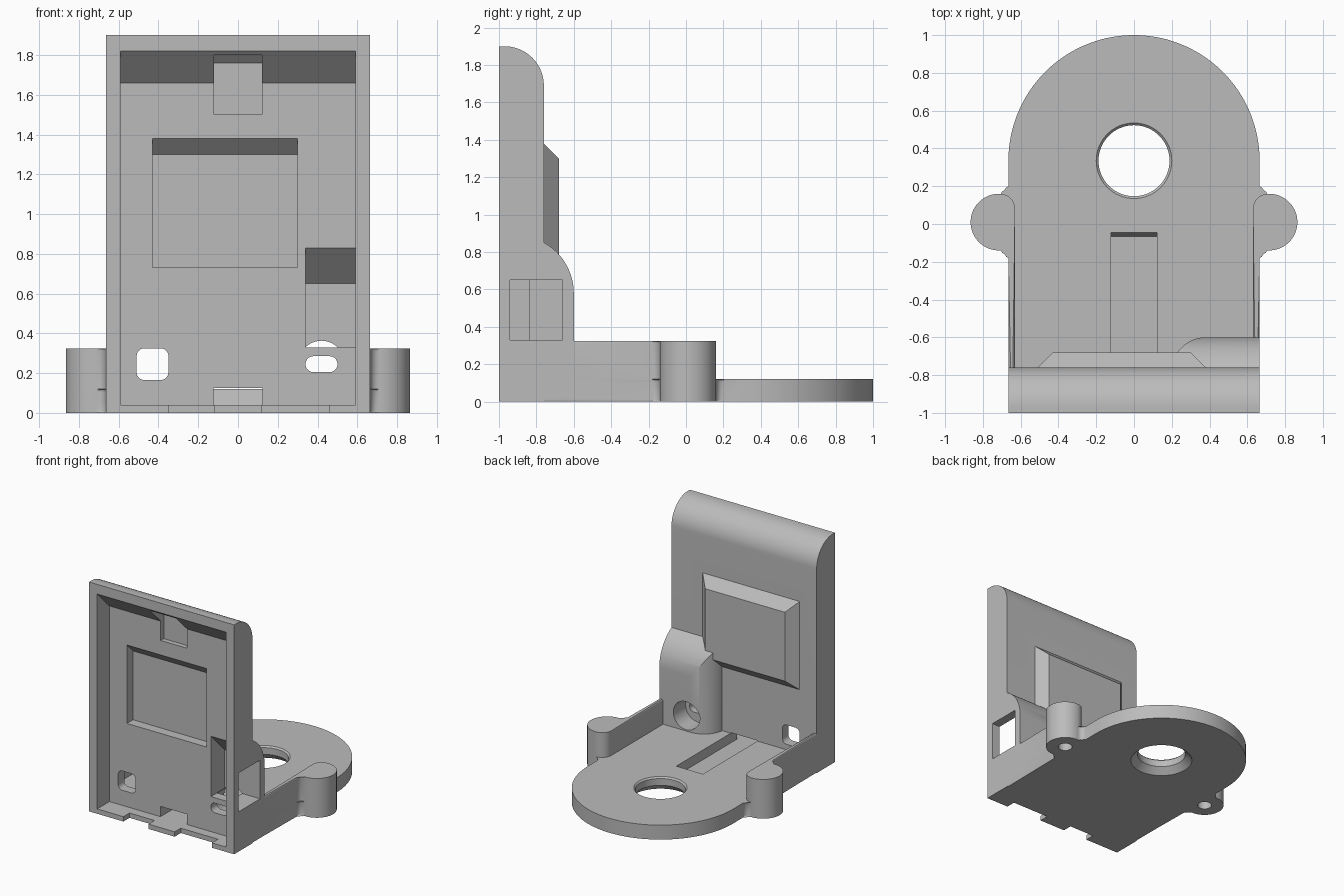
import bpy, bmesh
from math import cos, sin, radians

old = bpy.data.objects.get("Cube")
if old:
    bpy.data.objects.remove(old)

grey = bpy.data.materials.new("plain grey")
grey.use_nodes = True
colour = (0.5, 0.5, 0.5, 1)
grey.diffuse_color = colour
grey.node_tree.nodes["Principled BSDF"].inputs["Base Color"].default_value = colour


def arc(cx, cy, r, start, end, n=12):
    angles = [radians(start + (end - start) * i / n) for i in range(n + 1)]
    return [(cx + r * cos(a), cy + r * sin(a)) for a in angles]


def circle(cx, cy, r, n=64):
    return arc(cx, cy, r, 0, 360, n)[:-1]


def rounded(x0, x1, z0, z1, r):
    return (arc(x1 - r, z1 - r, r, 0, 90) + arc(x0 + r, z1 - r, r, 90, 180)
            + arc(x0 + r, z0 + r, r, 180, 270) + arc(x1 - r, z0 + r, r, 270, 360))


def mirrored(points):
    return [(-x, y) for x, y in reversed(points)]


def finish(name, bm):
    bmesh.ops.recalc_face_normals(bm, faces=bm.faces[:])
    mesh = bpy.data.meshes.new(name)
    bm.to_mesh(mesh)
    bm.free()
    mesh.materials.append(grey)
    ob = bpy.data.objects.new(name, mesh)
    bpy.context.collection.objects.link(ob)
    return ob


def prism(name, outline, axis, lo, hi, round_levels=()):
    """Extrude an outline along an axis, optionally rounding the rim edges."""
    place = {"x": lambda a, b, h: (h, a, b),
             "y": lambda a, b, h: (a, h, b),
             "z": lambda a, b, h: (a, b, h)}[axis]
    bm = bmesh.new()
    rings = [[bm.verts.new(place(a, b, h)) for a, b in outline] for h in (lo, hi)]
    for ring in rings:
        bm.faces.new(ring)
    n = len(outline)
    for i in range(n):
        j = (i + 1) % n
        bm.faces.new((rings[0][i], rings[0][j], rings[1][j], rings[1][i]))
    rims = [e for e in bm.edges
            if any(all(abs(v.co.z - h) < 1e-5 for v in e.verts) for h in round_levels)]
    if rims:
        bmesh.ops.bevel(bm, geom=rims, offset=0.012, segments=3, profile=0.5, affect="EDGES")
    return finish(name, bm)


def hull(name, points):
    bm = bmesh.new()
    for p in points:
        bm.verts.new(p)
    bmesh.ops.convex_hull(bm, input=bm.verts[:])
    bmesh.ops.dissolve_limit(bm, angle_limit=0.01, verts=bm.verts[:], edges=bm.edges[:])
    return finish(name, bm)


def box(name, x0, x1, y0, y1, z0, z1):
    return hull(name, [(x, y, z) for x in (x0, x1) for y in (y0, y1) for z in (z0, z1)])


def cone(name, cx, cy, r0, z0, r1, z1):
    return hull(name, [(x, y, z0) for x, y in circle(cx, cy, r0)]
                + [(x, y, z1) for x, y in circle(cx, cy, r1)])


def combine(target, tool, operation):
    mod = target.modifiers.new("shape", "BOOLEAN")
    mod.operation, mod.solver, mod.object = operation, "EXACT", tool
    bpy.context.view_layer.objects.active = target
    bpy.ops.object.modifier_apply(modifier=mod.name)
    bpy.data.objects.remove(tool)


W = 0.665           # half width
LUG = (0.715, 0.01)  # screw lug centre

# Base plate with round end and lug outlines
lug_front = arc(0.705, -0.18, 0.04, 180, 90, 6) + arc(*LUG, 0.15, -90, 90, 32)
lug_side = lug_front + arc(0.705, 0.20, 0.04, 270, 180, 6)
outline = ([(-W, -1), (W, -1)] + lug_side + arc(0, 0.335, W, 0, 180, 80) + mirrored(lug_side))
bracket = prism("phone_stand_bracket", outline, "z", 0, 0.12, (0, 0.12))
bracket.name = "mounting_bracket"

# Upright panel with rounded top back edge
profile = [(-1, 0), (-0.76, 0)] + arc(-0.97, 1.69, 0.21, 0, 90, 24) + [(-1, 1.9)]
combine(bracket, prism("upright_panel", profile, "x", -W, W), "UNION")

# Low side walls running into the screw lugs
wall = [(0.63, -0.8), (W, -0.8)] + lug_front + arc(0.71, 0.08, 0.08, 90, 180, 12)
for side in (wall, mirrored(wall)):
    combine(bracket, prism("side_wall", side, "z", 0.06, 0.325, (0.325,)), "UNION")

# Raised panel on the back, with sloping sides
bump = [(x, -0.80, z) for x in (-0.55, 0.42) for z in (0.61, 1.42)]
bump += [(x, -0.68, z) for x in (-0.43, 0.30) for z in (0.73, 1.30)]
combine(bracket, hull("back_bump", bump), "UNION")

# Rounded connector housing in the corner
side = [(-0.8, 0.06), (-0.6, 0.06)] + arc(-0.91, 0.58, 0.31, 0, 61, 20) + [(-0.8, 0.85)]
plan = [(0.2, -0.8), (W, -0.8), (W, -0.6)] + arc(0.38, -0.78, 0.18, 90, 180, 20)
housing = prism("connector_housing", side, "x", 0.1, W)
combine(housing, prism("housing_plan", plan, "z", 0, 1), "INTERSECT")
combine(bracket, housing, "UNION")

# Front recess, its top pocket, the large pocket and the connector pocket
recess = [(-1.02, 0.04), (-0.84, 0.04), (-0.84, 1.66), (-1.0, 1.82), (-1.02, 1.82)]
top_pocket = [(-0.99, 1.5), (-0.80, 1.5), (-0.80, 1.76), (-0.84, 1.80), (-0.99, 1.80)]
big_pocket = [(-0.9, 0.73), (-0.76, 0.73), (-0.76, 1.30), (-0.84, 1.38), (-0.9, 1.38)]
plug_pocket = [(-0.9, 0.33), (-0.66, 0.33), (-0.66, 0.65), (-0.84, 0.83), (-0.9, 0.83)]
cutters = [
    prism("recess", recess, "x", -0.59, 0.59),
    prism("top_pocket", top_pocket, "x", -0.12, 0.12),
    prism("big_pocket", big_pocket, "x", -0.43, 0.30),
    prism("plug_pocket", plug_pocket, "x", 0.34, 0.59),
    box("side_window", 0.55, 0.75, -0.94, -0.66, 0.33, 0.65),
    # Holes through the panel
    prism("square_hole", rounded(-0.51, -0.35, 0.165, 0.325, 0.04), "y", -0.9, -0.7),
    prism("slot_hole", rounded(0.34, 0.50, 0.205, 0.285, 0.039), "y", -0.9, -0.7),
    prism("housing_bore", circle(0.42, 0.247, 0.116, 48), "y", -0.76, -0.5),
    # Cable channel and the notches in the front lip
    hull("cable_channel", [(x, y, z) for x in (-0.122, 0.122)
                           for y, z in ((-0.9, 0.04), (-0.9, 0.125),
                                        (-0.065, 0.04), (-0.045, 0.125))]),
    box("left_notch", -0.35, -0.12, -1.1, -0.92, -0.1, 0.1),
    box("right_notch", 0.12, 0.46, -1.1, -0.92, -0.1, 0.1),
    # Round hole in the base with flared rims
    prism("base_hole", circle(0, 0.335, 0.188), "z", -0.1, 0.3),
    cone("lower_flare", 0, 0.335, 0.25, -0.01, 0.187, 0.053),
    cone("upper_flare", 0, 0.335, 0.187, 0.107, 0.203, 0.123),
]
# Blind screw holes under the lugs
for s in (-1, 1):
    cutters.append(prism("screw_hole", circle(s * LUG[0], LUG[1], 0.055, 32), "z", -0.1, 0.25))
for cutter in cutters:
    combine(bracket, cutter, "DIFFERENCE")

bpy.ops.object.select_all(action="DESELECT")
bracket.select_set(True)
bpy.context.view_layer.objects.active = bracket
bpy.ops.object.shade_smooth_by_angle(angle=radians(28))
